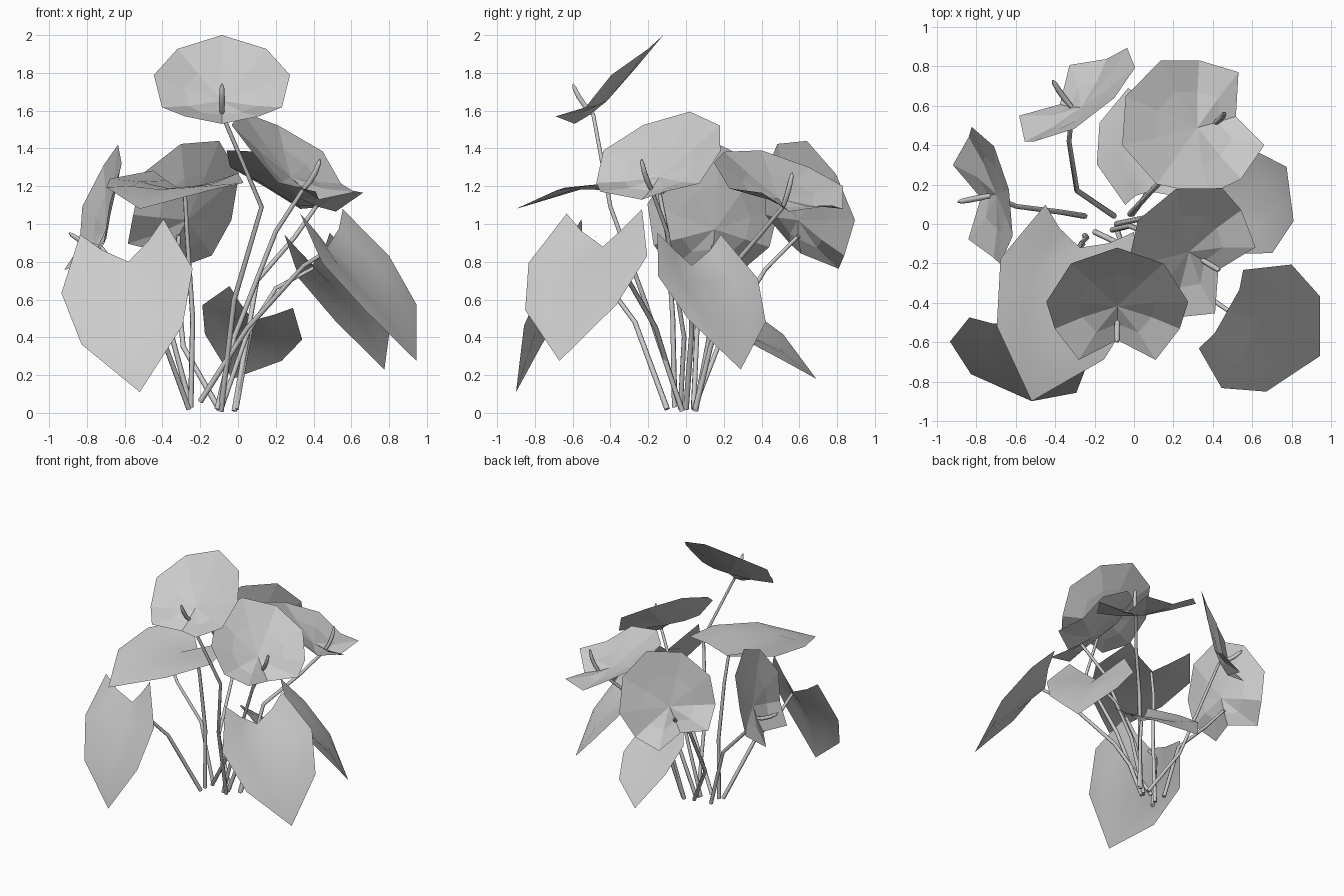
import bpy
from mathutils import Vector

if "Cube" in bpy.data.objects:
    bpy.data.objects.remove(bpy.data.objects["Cube"])

# Half outlines in local space: (side, along axis, lift towards face)
SPATHE = [(0, .628, 0), (.235, .52, .01), (.36, .287, .06), (.317, .068, .045), (.195, -.074, .129), (0, -.035, .028)]
LEAF = [[(0, 0, 0), (.13, -.07, .06), (.235, -.167, .10)],
        [(0, .17, .035), (.2, .175, .075), (.37, .165, .085)],
        [(0, .48, .07), (.15, .495, .085), (.285, .5, .075)]]


def frame(base, tip, facing, length):
    """Return a function mapping local blade coordinates into the scene."""
    b, t = Vector(base), Vector(tip)
    s = (t - b).length / length
    v = (t - b).normalized()
    n = Vector(facing)
    n = (n - v * n.dot(v)).normalized()
    side = v.cross(n)
    return lambda p: b + (side * p[0] + v * p[1] + n * p[2]) * s


def add_mesh(name, verts, faces, smooth=False):
    me = bpy.data.meshes.new(name)
    me.from_pydata(verts, [], faces)
    me.polygons.foreach_set("use_smooth", [smooth] * len(me.polygons))
    me.update()
    ob = bpy.data.objects.new(name, me)
    bpy.context.collection.objects.link(ob)


def add_tube(name, pts, radii, res=1):
    cu = bpy.data.curves.new(name, 'CURVE')
    cu.dimensions = '3D'
    cu.bevel_depth = 1
    cu.bevel_resolution = res
    cu.use_fill_caps = True
    sp = cu.splines.new('POLY')
    sp.points.add(len(pts) - 1)
    for q, p, r in zip(sp.points, pts, radii):
        q.co = (*p, 1)
        q.radius = r
    ob = bpy.data.objects.new(name, cu)
    bpy.context.collection.objects.link(ob)


def add_stem(name, pts):
    n = len(pts) - 1
    add_tube(name, pts, [.011 + .004 * i / n for i in range(n + 1)])


def add_flower(i, base, tip, facing, stem):
    f = frame(base, tip, facing, .628)
    # faceted bowl: centre, inner ring, outer ring
    outer = SPATHE + [(-x, y, z) for x, y, z in SPATHE[-2:0:-1]]
    c = (0, .17, -.016)
    inner = [(x * .55, c[1] + (y - c[1]) * .55, z * .38 - .01) for x, y, z in outer]
    n = len(outer)
    faces = []
    for k in range(n):
        j = (k + 1) % n
        faces += [(0, 1 + j, 1 + k), (1 + k, 1 + j, 1 + n + j, 1 + n + k)]
    add_mesh(f"flower_bract_{i}", [f(p) for p in [c] + inner + outer], faces)
    # spike in the middle
    spike = [(0, .07, -.005), (0, .072, .05), (0, .085, .11), (0, .105, .16), (0, .115, .178)]
    add_tube(f"flower_spike_{i}", [f(p) for p in spike], [.012, .015, .015, .012, .004])
    add_stem(f"flower_stem_{i}", [f((0, .07, -.008))] + stem)


def add_leaf(i, base, tip, facing, stem):
    f = frame(base, tip, facing, .82)
    # rows across the blade, mirrored about the midrib
    verts, faces = [], []
    for row in LEAF:
        verts += [(-x, y, z) for x, y, z in row[:0:-1]] + row
    for r in range(2):
        for k in range(4):
            a = r * 5 + k
            faces.append((a, a + 1, a + 6, a + 5))
    verts.append((0, .82, 0))
    faces += [(10 + k, 11 + k, 15) for k in range(4)]
    add_mesh(f"leaf_{i}", [f(p) for p in verts], faces, True)
    add_stem(f"leaf_stem_{i}", [f((0, .02, 0))] + stem)


# Flowers: notch, tip, facing direction, stem path down to the ground
flowers = [
    ((-.085, -.545, 1.537), (-.085, -.12, 2.0), (0, -.74, .68),
     [(.125, -.4, 1.09), (-.02, -.22, .6), (-.09, -.02, .01)]),
    ((.39, -.21, 1.135), (.02, .02, 1.595), (.62, -.375, .7),
     [(.2, -.1, .96), (-.02, -.01, .4), (-.11, -.03, .02)]),
    ((-.745, .14, .81), (-.635, .175, 1.42), (-.98, -.2, .17),
     [(-.6, .09, .72), (-.37, .06, .48), (-.25, .04, .03)]),
    ((.475, .53, 1.06), (-.06, .40, 1.39), (.44, .31, .85),
     [(.3, .38, .93), (.1, .18, .7), (-.02, .05, .01)]),
    ((-.345, .59, .87), (-.1, .64, 1.44), (-.6, .75, .3),
     [(-.33, .42, .76), (-.29, .17, .35), (-.1, .04, .02)]),
]
for i, a in enumerate(flowers, 1):
    add_flower(i, *a)

# Leaves: same layout
leaves = [
    ((-.275, -.12, 1.16), (-.52, -.9, 1.08), (.0, -.1, 1),
     [(-.27, -.1, .95), (-.24, -.07, .5), (-.25, -.06, .03)]),
    ((-.58, -.51, .80), (-.52, -.9, .11), (-.25, -.84, .54),
     [(-.55, -.41, .67), (-.43, -.27, .48), (-.26, -.1, .02)]),
    ((.475, -.44, .88), (.945, -.67, .275), (.64, -.4, .65),
     [(.35, -.35, .78), (.05, -.16, .45), (-.2, -.04, .06)]),
    ((.39, .03, .78), (.775, .29, .23), (.62, .46, .63),
     [(.2, .03, .66), (.05, .03, .42), (-.09, .0, .02)]),
    ((.08, .165, .49), (-.03, .69, .18), (.28, .5, .82),
     [(.05, .13, .35), (-.01, .05, .02)]),
]
for i, a in enumerate(leaves, 1):
    add_leaf(i, *a)
